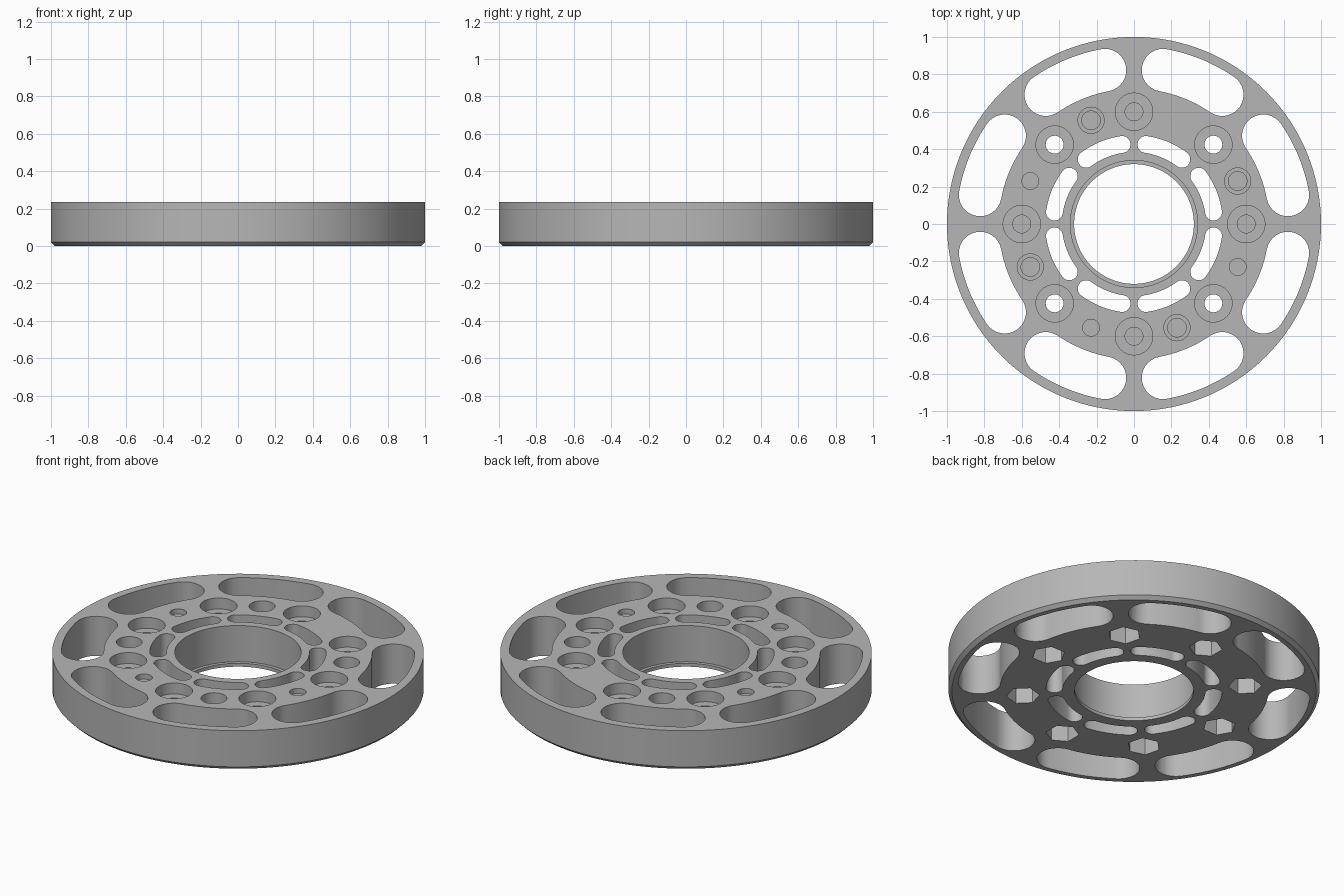
import bpy, bmesh
from math import sin, cos, pi, radians

H = 0.235

default = bpy.data.objects.get("Cube")
if default:
    bpy.data.objects.remove(default, do_unlink=True)

# Single plain grey
grey = bpy.data.materials.new("plain grey")
grey.use_nodes = True
colour = (0.47, 0.47, 0.47, 1)
grey.diffuse_color = colour
grey.node_tree.nodes["Principled BSDF"].inputs["Base Color"].default_value = colour


def polar(r, a):
    return r * cos(a), r * sin(a)


def finish(name, bm):
    bmesh.ops.recalc_face_normals(bm, faces=bm.faces)
    mesh = bpy.data.meshes.new(name)
    bm.to_mesh(mesh)
    bm.free()
    mesh.materials.append(grey)
    obj = bpy.data.objects.new(name, mesh)
    bpy.context.collection.objects.link(obj)
    return obj


def prism(bm, outline, z0, z1):
    low = [bm.verts.new((x, y, z0)) for x, y in outline]
    high = [bm.verts.new((x, y, z1)) for x, y in outline]
    bm.faces.new(low[::-1])
    bm.faces.new(high)
    n = len(outline)
    for i in range(n):
        j = (i + 1) % n
        bm.faces.new((low[i], low[j], high[j], high[i]))


def circle(cx, cy, r, sides, turn=0):
    return [(cx + r * cos(turn + 2 * pi * i / sides),
             cy + r * sin(turn + 2 * pi * i / sides)) for i in range(sides)]


def arc_slot(mid, half, radius, width):
    """Outline of a curved slot with round ends."""
    a0, a1 = mid - half, mid + half
    n = 16
    pts = [polar(radius + width, a0 + (a1 - a0) * i / n) for i in range(n)]
    for end, start in ((a1, a1), (a0, a0 + pi)):
        cx, cy = polar(radius, end)
        for i in range(n + 1):
            dx, dy = polar(width, start + pi * i / n)
            pts.append((cx + dx, cy + dy))
        if end == a1:
            pts += [polar(radius - width, a1 + (a0 - a1) * i / n) for i in range(1, n)]
    return pts[:-1] if abs(pts[-1][0] - pts[0][0]) + abs(pts[-1][1] - pts[0][1]) < 1e-6 else pts


cutters = []


def cut_holes(name, angles, r, z0, z1, sides=32):
    bm = bmesh.new()
    for a in angles:
        prism(bm, circle(*polar(0.6, a), r, sides, a), z0, z1)
    cutters.append(finish(name, bm))


# Turned disc with chamfered lower rim and a small lip at the foot of the bore
profile = [(0.32, 0), (0.98, 0), (1, 0.02), (1, H), (0.34, H), (0.34, 0.02), (0.32, 0.02)]
SEGMENTS = 128
bm = bmesh.new()
rings = [[bm.verts.new((*polar(r, 2 * pi * i / SEGMENTS), z)) for r, z in profile]
         for i in range(SEGMENTS)]
for i, ring in enumerate(rings):
    after = rings[(i + 1) % SEGMENTS]
    for k in range(len(profile)):
        m = (k + 1) % len(profile)
        bm.faces.new((ring[k], after[k], after[m], ring[m]))
disc = finish("wheel_disc", bm)

on_spokes = [radians(45 * i) for i in range(8)]
between = [radians(45 * i + 22.5) for i in range(8)]

# Large outer windows and small inner slots
bm = bmesh.new()
for a in between:
    prism(bm, arc_slot(a, radians(11.8), 0.837, 0.114), -0.1, H + 0.1)
    prism(bm, arc_slot(a, radians(14), 0.43, 0.045), -0.1, H + 0.1)
cutters.append(finish("slot_cutter", bm))

# Bolt holes: through hole, round counterbore above, hexagonal nut pocket below
cut_holes("bolt_cutter", on_spokes, 0.048, -0.1, H + 0.1)
cut_holes("counterbore_cutter", on_spokes, 0.1, H - 0.065, H + 0.1)
cut_holes("nut_pocket_cutter", on_spokes, 0.09, -0.1, 0.1, 6)

# Blind holes, alternating stepped and shallow
cut_holes("stepped_hole_cutter", between[::2], 0.07, H - 0.1, H + 0.1)
cut_holes("step_cutter", between[::2], 0.05, H - 0.15, H + 0.1)
cut_holes("shallow_hole_cutter", between[1::2], 0.045, H - 0.03, H + 0.1)

# Cut everything out, then drop the cutters
for cutter in cutters:
    cutter.hide_render = True
    mod = disc.modifiers.new(cutter.name, "BOOLEAN")
    mod.operation = "DIFFERENCE"
    mod.solver = "EXACT"
    mod.object = cutter
graph = bpy.context.evaluated_depsgraph_get()
carved = bpy.data.meshes.new_from_object(disc.evaluated_get(graph))
disc.modifiers.clear()
disc.data = carved
for cutter in cutters:
    bpy.data.objects.remove(cutter, do_unlink=True)

# Smooth round walls, keep edges crisp
bpy.ops.object.select_all(action="DESELECT")
disc.select_set(True)
bpy.context.view_layer.objects.active = disc
bpy.ops.object.shade_smooth_by_angle(angle=radians(30))
